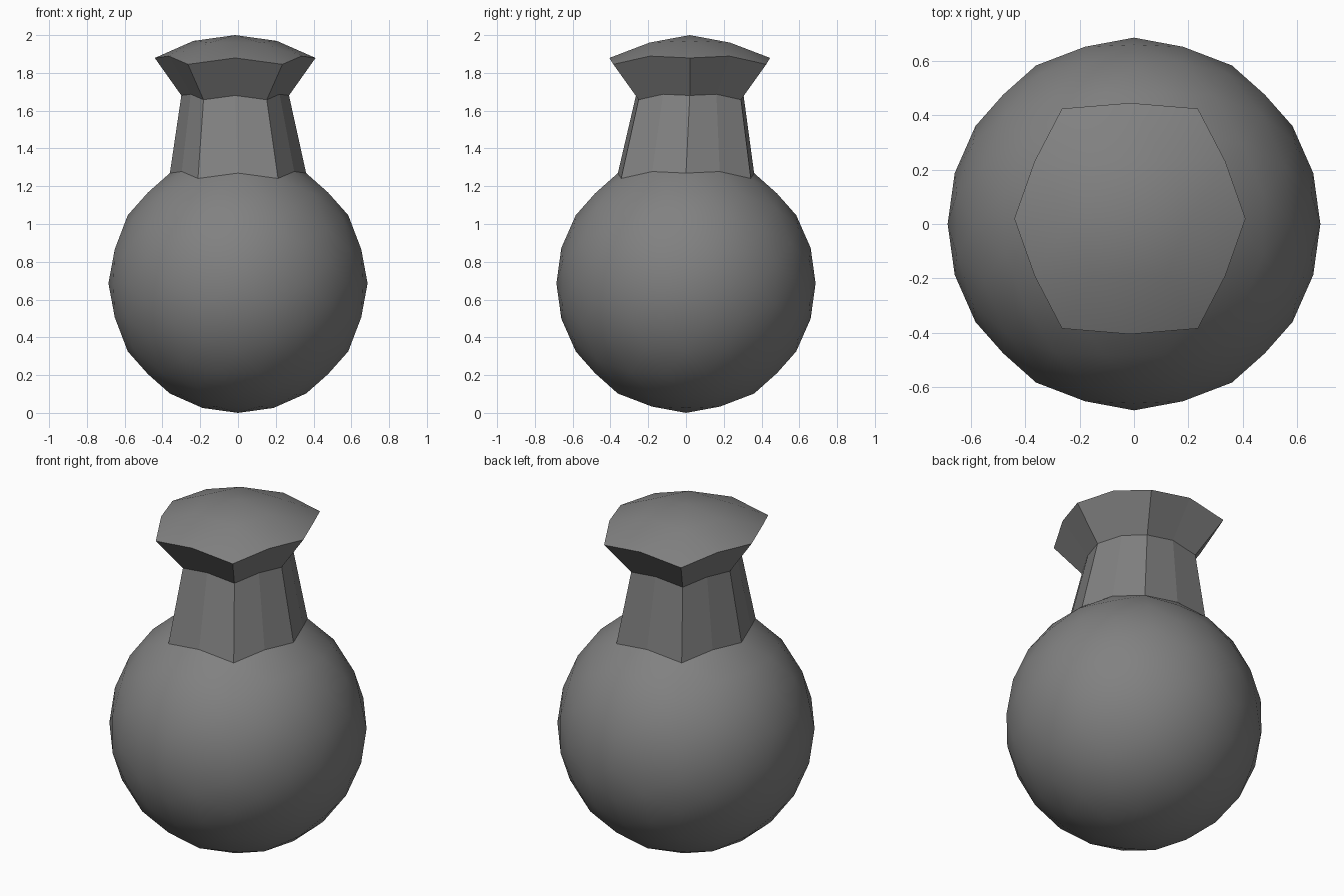
import bpy, bmesh
from mathutils import Vector

if "Cube" in bpy.data.objects:
    bpy.data.objects.remove(bpy.data.objects["Cube"])

RADIUS = 0.686
CENTRE = Vector((0, 0, RADIUS))

# One plain grey
grey = bpy.data.materials.new("plain_grey")
grey.use_nodes = True
colour = (0.22, 0.22, 0.22, 1)
grey.diffuse_color = colour
grey.node_tree.nodes["Principled BSDF"].inputs["Base Color"].default_value = colour

# Round body: a twenty-sided solid with an edge on top, refined twice
bm = bmesh.new()
phi = (1 + 5 ** 0.5) / 2
for a in (-1, 1):
    for b in (-phi, phi):
        for co in ((a, 0, b), (0, b, a), (b, a, 0)):
            bm.verts.new(co)
bmesh.ops.convex_hull(bm, input=bm.verts[:])
for step in range(2):
    bmesh.ops.subdivide_edges(bm, edges=bm.edges[:], cuts=1, use_grid_fill=True)
    for v in bm.verts:
        v.co = v.co.normalized() * RADIUS
bmesh.ops.recalc_face_normals(bm, faces=bm.faces[:])
for f in bm.faces:
    f.smooth = True


def extrude_cap(cap, place):
    """Extrude the cap faces, move them with place(), leave flat walls."""
    before = set(bm.faces)
    geom = bmesh.ops.extrude_face_region(bm, geom=cap)["geom"]
    leftover = [f for f in cap if f.is_valid]
    if leftover:
        bmesh.ops.delete(bm, geom=leftover, context='FACES')
    new_cap = [g for g in geom if isinstance(g, bmesh.types.BMFace)]
    for v in {v for f in new_cap for v in f.verts}:
        v.co = place(v.co)
    for f in bm.faces:
        if f not in before:
            f.smooth = f in new_cap
    return new_cap


# Tapering neck, then flared lip, both slightly off centre
cap = [f for f in bm.faces if f.calc_center_median().z > 0.57]
neck_scale, lip_scale = 0.79, 1.18
offset = Vector((-0.015, 0.02, 0))
up_neck = Vector((0, 0, 1.68 - RADIUS - 0.583 * neck_scale))
up_lip = Vector((0, 0, 2 - RADIUS - RADIUS * lip_scale))
cap = extrude_cap(cap, lambda co: co * neck_scale + offset + up_neck)
cap = extrude_cap(
    cap, lambda co: (co - offset - up_neck) * (lip_scale / neck_scale) + offset + up_lip)

# Crisp edges around the walls
for e in bm.edges:
    e.smooth = all(f.smooth for f in e.link_faces)
bmesh.ops.translate(bm, verts=bm.verts[:], vec=CENTRE)
bmesh.ops.recalc_face_normals(bm, faces=bm.faces[:])

mesh = bpy.data.meshes.new("round_flask")
bm.to_mesh(mesh)
bm.free()
mesh.materials.append(grey)
flask = bpy.data.objects.new("round_flask", mesh)
bpy.context.collection.objects.link(flask)
